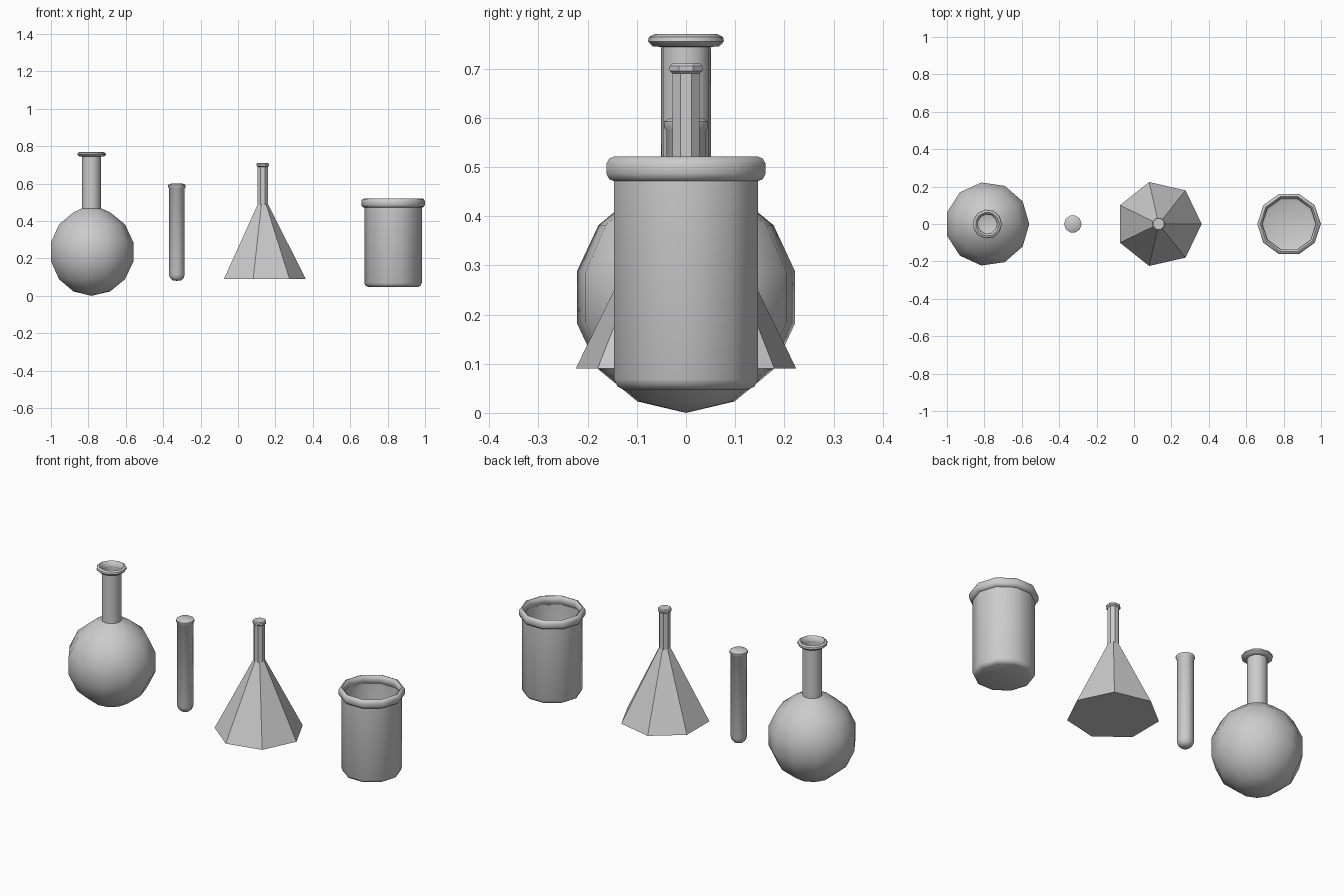
import bpy, bmesh, math

if "Cube" in bpy.data.objects:
    bpy.data.objects.remove(bpy.data.objects["Cube"])


def lathe(name, x, profile, sides, smooth=True, turn=0.0):
    """Revolve (radius, height) points about a vertical axis at x."""
    bm = bmesh.new()
    rings = []
    for r, z in profile:
        if r == 0:
            rings.append([bm.verts.new((0, 0, z))] * sides)
        else:
            rings.append([bm.verts.new((r * math.cos(turn + math.tau * i / sides),
                                        r * math.sin(turn + math.tau * i / sides), z))
                          for i in range(sides)])
    for a, b in zip(rings, rings[1:]):
        for i in range(sides):
            j = (i + 1) % sides
            corners = list(dict.fromkeys((a[i], a[j], b[j], b[i])))
            bm.faces.new(corners)
    bmesh.ops.remove_doubles(bm, verts=bm.verts, dist=1e-5)
    mesh = bpy.data.meshes.new(name)
    bm.to_mesh(mesh)
    bm.free()
    ob = bpy.data.objects.new(name, mesh)
    bpy.context.collection.objects.link(ob)
    ob.location.x = x
    if smooth:
        bpy.ops.object.select_all(action='DESELECT')
        ob.select_set(True)
        bpy.context.view_layer.objects.active = ob
        bpy.ops.object.shade_smooth_by_angle(angle=math.radians(50))
    return ob


# Round flask: seven-step ball opening into the neck
ball = [(0, 0.0)]
for k in range(1, 7):
    a = -math.pi / 2 + k * math.pi / 7
    ball.append((0.23 * math.cos(a), 0.235 + 0.235 * math.sin(a)))
lathe("round_flask_body", -0.784, ball + [(0.051, 0.468)], 11)

# Round flask neck with rolled lip
lathe("round_flask_neck", -0.784,
      [(0.051, 0.466), (0.051, 0.744), (0.068, 0.745), (0.078, 0.755),
       (0.076, 0.764), (0.064, 0.77), (0.055, 0.763), (0.051, 0.744)], 11)

# Test tube with rounded foot and closed, rounded top
lathe("test_tube", -0.327,
      [(0, 0.08), (0.024, 0.083), (0.037, 0.096), (0.042, 0.115),
       (0.042, 0.574), (0.047, 0.58), (0.047, 0.592), (0.036, 0.599), (0, 0.601)], 10)

# Conical flask: faceted seven-sided body
lathe("conical_flask_body", 0.132,
      [(0, 0.09), (0.23, 0.09), (0.028, 0.492), (0, 0.492)], 7, smooth=False)

# Conical flask neck and small lip
lathe("conical_flask_neck", 0.132,
      [(0, 0.485), (0.03, 0.485), (0.03, 0.69), (0.036, 0.695),
       (0.036, 0.705), (0.031, 0.71), (0, 0.71)], 8, smooth=False, turn=math.pi / 8)

# Beaker: open cup with thick rolled rim
lathe("beaker", 0.829,
      [(0, 0.047), (0.132, 0.047), (0.147, 0.054), (0.1535, 0.068),
       (0.1535, 0.471), (0.164, 0.475), (0.17, 0.486), (0.17, 0.507),
       (0.164, 0.517), (0.154, 0.521), (0.144, 0.512), (0.142, 0.488),
       (0.1535, 0.471)], 10)
